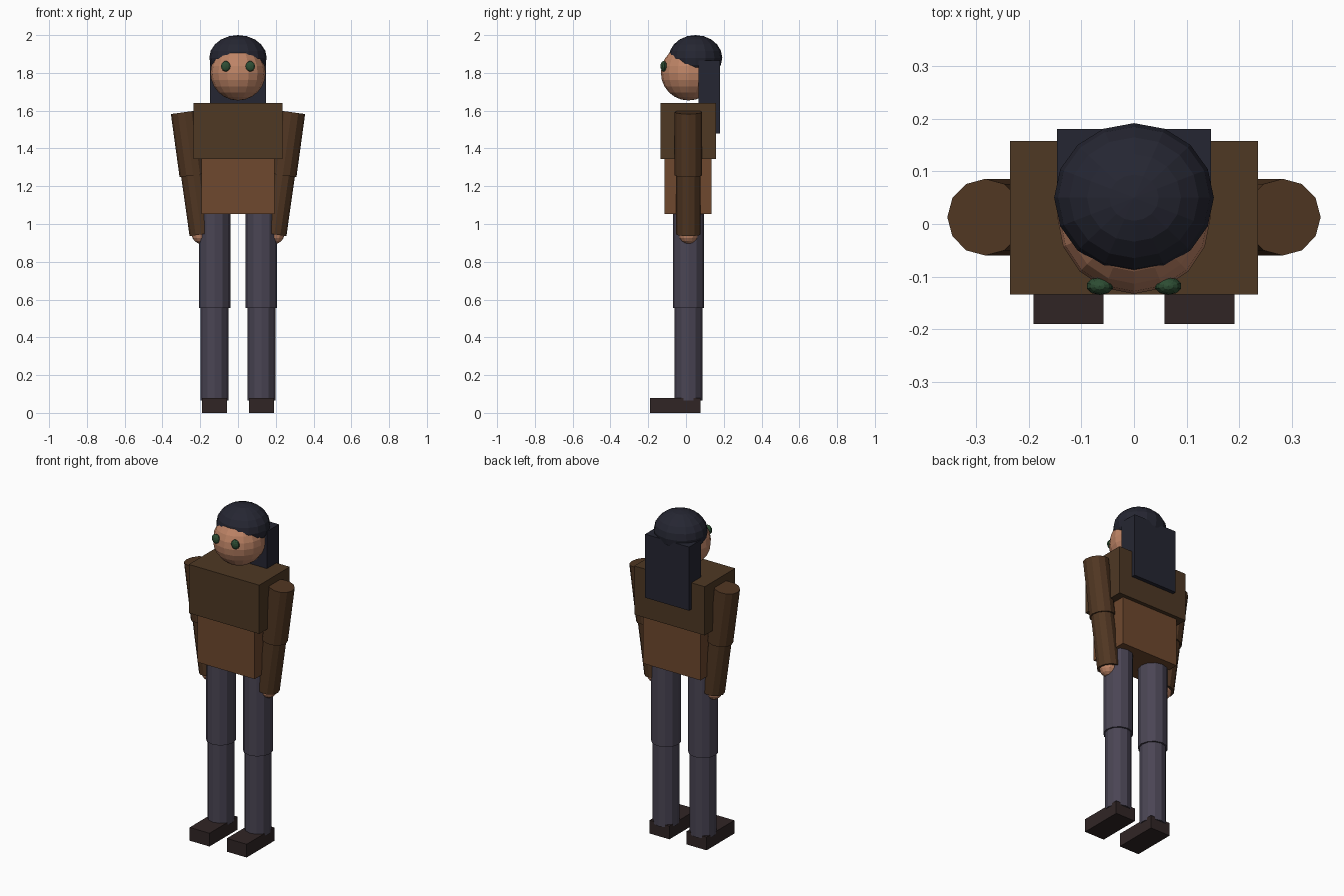
import bpy, math
from mathutils import Vector

if "Cube" in bpy.data.objects:
    bpy.data.objects.remove(bpy.data.objects["Cube"])

CY = 0.013  # depth of the body's centre line


def colour(name, r, g, b):
    m = bpy.data.materials.new(name)
    lin = [((c / 255 + 0.055) / 1.055) ** 2.4 for c in (r, g, b)]
    m.diffuse_color = (*lin, 1)
    m.use_nodes = True
    m.node_tree.nodes["Principled BSDF"].inputs["Base Color"].default_value = m.diffuse_color
    return m


skin = colour("skin", 190, 132, 102)
hair = colour("dark_hair", 37, 38, 50)
green = colour("eye_green", 46, 78, 52)
jacket = colour("jacket_brown", 78, 56, 36)
sleeve = colour("sleeve_brown", 80, 54, 34)
shirt = colour("shirt_brown", 110, 72, 46)
denim = colour("trouser_grey", 74, 69, 84)
leather = colour("shoe_leather", 48, 37, 37)


def finish(name, mat):
    o = bpy.context.object
    o.name = name
    o.data.materials.append(mat)
    return o


def box(name, mat, x, y, z):
    """Box given by its (min, max) range on each axis."""
    lo, hi = Vector((x[0], y[0], z[0])), Vector((x[1], y[1], z[1]))
    bpy.ops.mesh.primitive_cube_add(size=1, location=(lo + hi) / 2)
    o = finish(name, mat)
    o.scale = hi - lo
    return o


def ball(name, mat, loc, radii, seg=16, rings=10):
    bpy.ops.mesh.primitive_uv_sphere_add(segments=seg, ring_count=rings, radius=1, location=loc)
    o = finish(name, mat)
    o.scale = radii
    return o


def limb(name, mat, a, b, r):
    """Twelve-sided cylinder between two points."""
    a, b = Vector(a), Vector(b)
    bpy.ops.mesh.primitive_cylinder_add(vertices=12, radius=r, depth=(a - b).length,
                                        location=(a + b) / 2)
    o = finish(name, mat)
    o.rotation_euler = (a - b).to_track_quat('Z', 'Y').to_euler()
    return o


# Torso
box("jacket", jacket, (-0.236, 0.236), (-0.134, 0.158), (1.345, 1.64))
box("shirt", shirt, (-0.192, 0.192), (-0.115, 0.135), (1.052, 1.345))

# Head and hair
ball("head", skin, (0, CY, 1.80), (0.146, 0.146, 0.146), 16, 12)
ball("hair_cap", hair, (0, 0.05, 1.88), (0.152, 0.142, 0.12), 16, 10)
box("back_hair", hair, (-0.147, 0.147), (0.067, 0.181), (1.48, 1.865))

for side, s in (("left", 1), ("right", -1)):
    # Eyes
    ball(side + "_eye", green, (s * 0.065, -0.118, 1.835), (0.026, 0.017, 0.028), 10, 8)
    # Arms
    limb(side + "_upper_arm", sleeve, (s * 0.283, CY, 1.592), (s * 0.237, CY, 1.258), 0.073)
    limb(side + "_forearm", sleeve, (s * 0.237, CY, 1.262), (s * 0.192, CY, 0.945), 0.065)
    ball(side + "_hand", skin, (s * 0.195, CY, 0.945), (0.05, 0.05, 0.05), 12, 8)
    # Legs
    limb(side + "_thigh", denim, (s * 0.124, CY, 1.06), (s * 0.124, CY, 0.555), 0.083)
    limb(side + "_shin", denim, (s * 0.124, CY, 0.56), (s * 0.124, CY, 0.066), 0.074)
    # Shoes
    box(side + "_shoe", leather, sorted((s * 0.058, s * 0.191)), (-0.19, 0.076), (0, 0.08))
